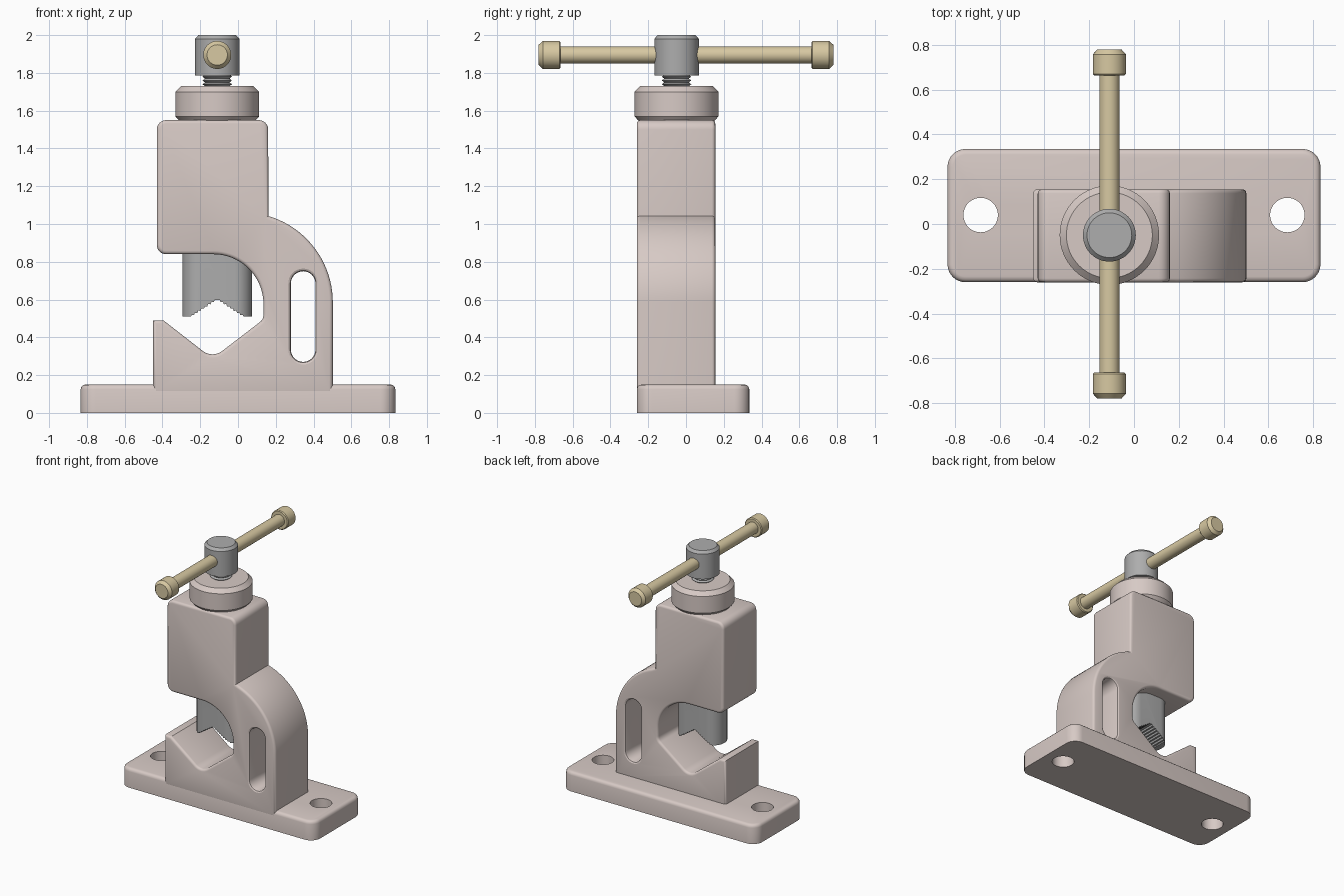
import bpy, bmesh
from math import sin, cos, pi, radians

if "Cube" in bpy.data.objects:
    bpy.data.objects.remove(bpy.data.objects["Cube"])

CX, CY = -0.11, -0.05          # screw axis


def material(name, rgb):
    m = bpy.data.materials.new(name)
    m.diffuse_color = (*rgb, 1)
    m.use_nodes = True
    m.node_tree.nodes["Principled BSDF"].inputs["Base Color"].default_value = m.diffuse_color
    return m


CAST = material("cast_body", (0.68, 0.59, 0.56))
STEEL = material("steel", (0.42, 0.42, 0.42))
BRASS = material("brass", (0.68, 0.58, 0.36))


def arc(cx, cy, r, a0, a1, n=8):
    return [(cx + r * cos(radians(a0 + (a1 - a0) * i / n)),
             cy + r * sin(radians(a0 + (a1 - a0) * i / n))) for i in range(n + 1)]


def obround(cx, cy, hx, hy, r):
    """Rounded rectangle outline; a slot when r equals a half size."""
    pts = []
    for k, (sx, sy) in enumerate([(1, 1), (-1, 1), (-1, -1), (1, -1)]):
        pts += arc(cx + sx * (hx - r), cy + sy * (hy - r), r, 90 * k, 90 * k + 90)
    return pts


def loft(name, rings, axis, mat=None, bevel=0, bevel_low=True):
    """Join outlines [(points, height)] along an axis, cap both ends, round the rims."""
    bm = bmesh.new()
    place = {'Y': lambda p, t: (p[0], t, p[1]), 'Z': lambda p, t: (p[0], p[1], t)}[axis]
    loops = [[bm.verts.new(place(p, t)) for p in pts] for pts, t in rings]
    for a, b in zip(loops, loops[1:]):
        for i in range(len(a)):
            j = (i + 1) % len(a)
            bm.faces.new((a[i], a[j], b[j], b[i]))
    caps = [bm.faces.new(loops[0]), bm.faces.new(loops[-1])]
    bmesh.ops.remove_doubles(bm, verts=bm.verts, dist=1e-5)
    bmesh.ops.recalc_face_normals(bm, faces=bm.faces)
    if bevel:
        rims = caps if bevel_low else caps[1:]
        edges = list({e for f in rims for e in f.edges})
        bmesh.ops.bevel(bm, geom=edges, offset=bevel, segments=3, profile=0.5,
                        affect='EDGES', clamp_overlap=False)
    return finish(name, bm, mat)


def lathe(name, profile, axis, mat, origin, steps=48):
    """Turn (radius, height) points about an axis through origin."""
    rings = [([(origin[0] + r * cos(2 * pi * i / steps), origin[1] + r * sin(2 * pi * i / steps))
               for i in range(steps)], h) for r, h in profile]
    return loft(name, rings, axis, mat)


def finish(name, bm, mat):
    me = bpy.data.meshes.new(name)
    bm.to_mesh(me)
    bm.free()
    ob = bpy.data.objects.new(name, me)
    bpy.context.collection.objects.link(ob)
    if mat:
        me.materials.append(mat)
    smooth(ob)
    return ob


def smooth(ob):
    bpy.ops.object.select_all(action='DESELECT')
    ob.select_set(True)
    bpy.context.view_layer.objects.active = ob
    bpy.ops.object.shade_smooth_by_angle(angle=radians(32))


def cut(ob, *cutters):
    for c in cutters:
        m = ob.modifiers.new("cut", 'BOOLEAN')
        m.operation, m.solver, m.object = 'DIFFERENCE', 'EXACT', c
        bpy.context.view_layer.objects.active = ob
        bpy.ops.object.modifier_apply(modifier=m.name)
        bpy.data.objects.remove(c)
    smooth(ob)


# Base plate with two bolt holes
plate = obround(0, 0.0375, 0.833, 0.2975, 0.08)
base = loft("base_plate", [(plate, 0), (plate, 0.15)], 'Z', CAST, 0.025, bevel_low=False)
cut(base, *[lathe("hole", [(0.077, -0.1), (0.077, 0.3)], 'Z', None, (s * 0.685, 0.04))
            for s in (-1, 1)])

# C-shaped body, drawn from the front
profile = ([(-0.45, 0.1), (-0.45, 0.49), (-0.395, 0.49)]
           + arc(-0.135, 0.393, 0.083, 233, 307)          # V seat
           + arc(0.085, 0.52, 0.05, -53, 0, 5)
           + arc(-0.13, 0.575, 0.265, 0, 90, 20)          # throat
           + arc(-0.38, 0.89, 0.05, 270, 180, 6)
           + arc(-0.38, 1.50, 0.05, 180, 90, 6)
           + arc(0.11, 1.50, 0.05, 90, 0, 6)
           + arc(0.025, 0.585, 0.477, 73.5, 0, 20)        # outer shoulder
           + [(0.502, 0.1)])
body = loft("clamp_body", [(profile, -0.2605), (profile, 0.155)], 'Y', CAST, 0.018)

# Slot through the arm, with flared rims
def slot(grow):
    return obround(0.345, 0.51, 0.065 + grow, 0.24 + grow, 0.065 + grow)

cut(body, loft("slot", [(slot(g), y) for g, y in
                        [(0.014, -0.3), (0.014, -0.2605), (0.004, -0.2555), (0, -0.2465),
                         (0, 0.141), (0.004, 0.15), (0.014, 0.155), (0.014, 0.2)]], 'Y'))

# Collar, threaded screw and screw head
lathe("collar", [(0.2, 1.545), (0.222, 1.57), (0.222, 1.70), (0.192, 1.73)],
      'Z', CAST, (CX, CY), 64)
thread = [(0.065 if i % 2 else 0.078, 1.70 + i * 0.01) for i in range(11)]
lathe("screw_thread", thread, 'Z', STEEL, (CX, CY))
lathe("screw_head", [(0.118, 1.785), (0.118, 1.98), (0.1, 2.0)], 'Z', STEEL, (CX, CY))

# Sliding jaw with a toothed V notch
outline = obround(CX, CY, 0.185, 0.1, 0.095)
jaw = loft("jaw", [(outline, 0.51), (outline, 0.9)], 'Z', STEEL)
left = [(-0.25, 0.4)]
for i in range(8):
    t = i / 8
    x, z = -0.25 + 0.14 * t, 0.506 + 0.092 * t
    left += [(x, z), (x + 0.004, z + 0.012)]
notch = left + [(CX, 0.598)] + [(2 * CX - x, z) for x, z in reversed(left)]
cut(jaw, loft("notch", [(notch, -0.3), (notch, 0.2)], 'Y'))

# Cross handle with end knobs
HZ = 1.895
lathe("handle_bar", [(0.045, -0.72), (0.045, 0.72)], 'Y', BRASS, (CX, HZ))
for s, side in ((-1, "front"), (1, "back")):
    lathe("handle_knob_" + side,
          [(0.068, s * 0.664), (0.074, s * 0.67), (0.074, s * 0.758), (0.054, s * 0.78)],
          'Y', BRASS, (CX, HZ))
